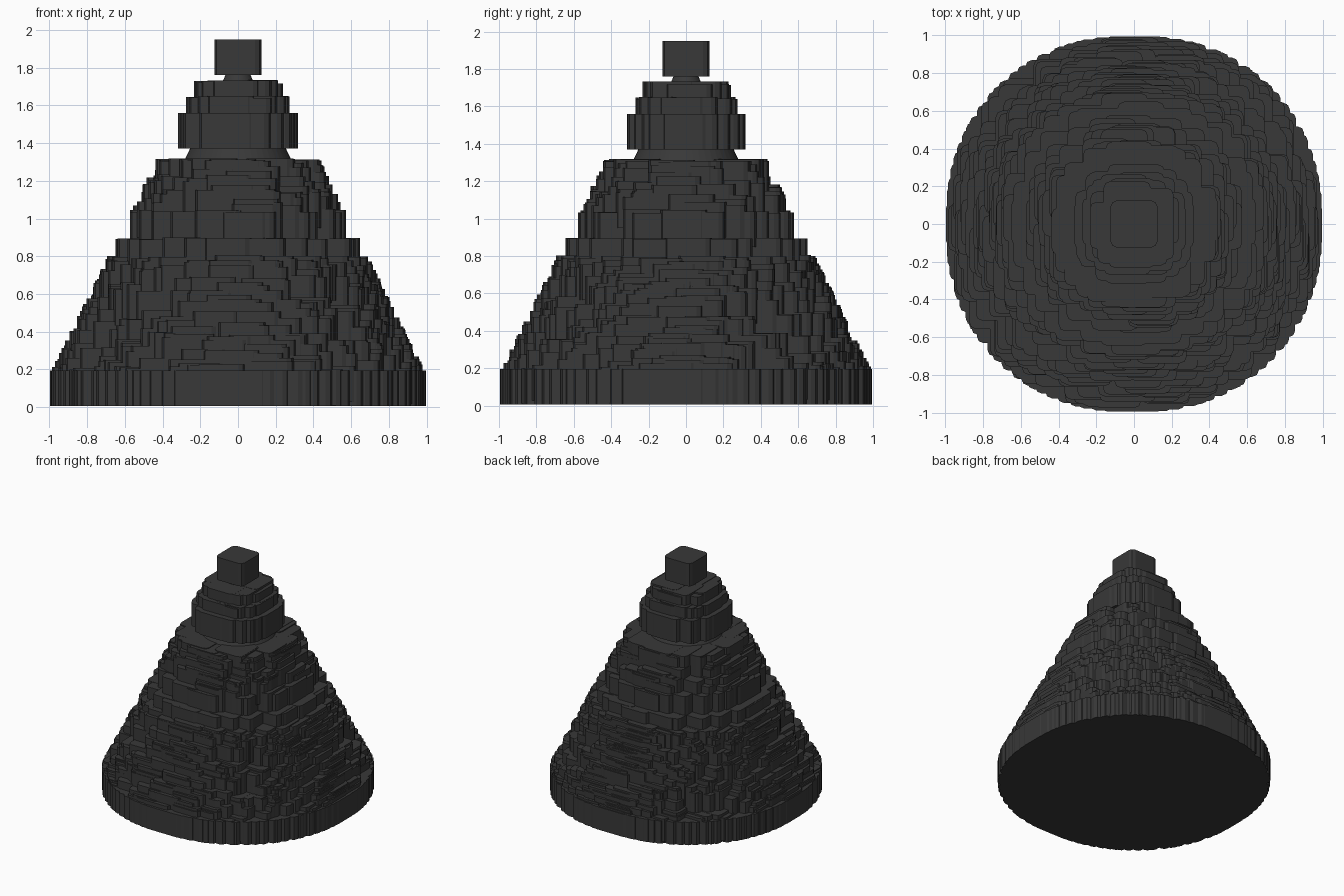
import bpy, bmesh, random
from math import cos, sin, pi, sqrt

if "Cube" in bpy.data.objects:
    bpy.data.objects.remove(bpy.data.objects["Cube"])

random.seed(7)
W, H, R = 0.125, 0.095, 0.035      # half width, half height, corner radius of one block
TOP = 1.855                        # centre height of the topmost block

mat = bpy.data.materials.new("charcoal")
mat.diffuse_color = (0.04, 0.04, 0.04, 1)
mat.use_nodes = True
mat.node_tree.nodes["Principled BSDF"].inputs["Base Color"].default_value = mat.diffuse_color


def cone_radius(z):
    return (TOP - z) * 0.496


def add_block(bm, x, y, z):
    """Upright block with rounded vertical corners."""
    outline = []
    for q in range(4):
        cx = (W - R) * (1 if q in (0, 3) else -1)
        cy = (W - R) * (1 if q in (0, 1) else -1)
        for s in range(3):
            a = q * pi / 2 + s * pi / 4
            outline.append((x + cx + R * cos(a), y + cy + R * sin(a)))
    lo = [bm.verts.new((u, v, z - H)) for u, v in outline]
    hi = [bm.verts.new((u, v, z + H)) for u, v in outline]
    bm.faces.new(lo[::-1])
    bm.faces.new(hi)
    n = len(lo)
    for i in range(n):
        j = (i + 1) % n
        bm.faces.new((lo[i], lo[j], hi[j], hi[i]))


def make_object(name, bm):
    me = bpy.data.meshes.new(name)
    bm.to_mesh(me)
    bm.free()
    me.materials.append(mat)
    ob = bpy.data.objects.new(name, me)
    bpy.context.collection.objects.link(ob)
    return ob


def blocks(name, points):
    bm = bmesh.new()
    for p in points:
        add_block(bm, *p)
    make_object(name, bm)


def ring(z, count, jitter=0.0):
    """Points evenly spread round the cone at one height."""
    pts = []
    for i in range(count):
        a = 2 * pi * (i + random.uniform(-.4, .4)) / count
        zz = z - random.uniform(0, jitter)
        r = cone_radius(zz)
        pts.append((r * cos(a), r * sin(a), zz))
    return pts


def scatter(z0, z1, count):
    """Random points on the cone between two heights, even by area."""
    a0, a1 = (TOP - z0) ** 2, (TOP - z1) ** 2
    pts = []
    for i in range(count):
        z = TOP - sqrt(random.uniform(a1, a0))
        a = random.uniform(0, 2 * pi)
        r = cone_radius(z)
        pts.append((r * cos(a), r * sin(a), z))
    return pts


# Smooth core cone, seen only at the two necks
bm = bmesh.new()
bmesh.ops.create_cone(bm, cap_ends=True, segments=48, radius1=0.87, radius2=0.03,
                      depth=1.74)
bmesh.ops.translate(bm, verts=bm.verts, vec=(0, 0, 0.095 + 0.87))
core = make_object("core_cone", bm)
bpy.context.view_layer.objects.active = core
core.select_set(True)
bpy.ops.object.shade_smooth_by_angle()

# Flat underside filled with blocks, then the outer rim
floor = []
for i in range(260):
    r, a = 0.86 * sqrt((i + 0.5) / 260), i * 2.39996
    floor.append((r * cos(a), r * sin(a), H + 0.005))
blocks("base_blocks", floor)
blocks("base_rim_blocks", ring(H + 0.005, 90))

# Sloping sides
blocks("lower_side_blocks", scatter(0.1, 0.71, 560) + ring(0.71, 30, 0.04))
blocks("middle_ledge_blocks", ring(0.805, 24, 0.01) + ring(0.955, 24, 0.02))
blocks("upper_side_blocks", scatter(0.97, 1.225, 110) + ring(1.225, 18, 0.015))

# Stepped neck and top block
blocks("neck_blocks", ring(1.465, 18) + ring(1.555, 14, 0.01) + ring(1.64, 12, 0.02))
blocks("top_block", [(0, 0, TOP)])
